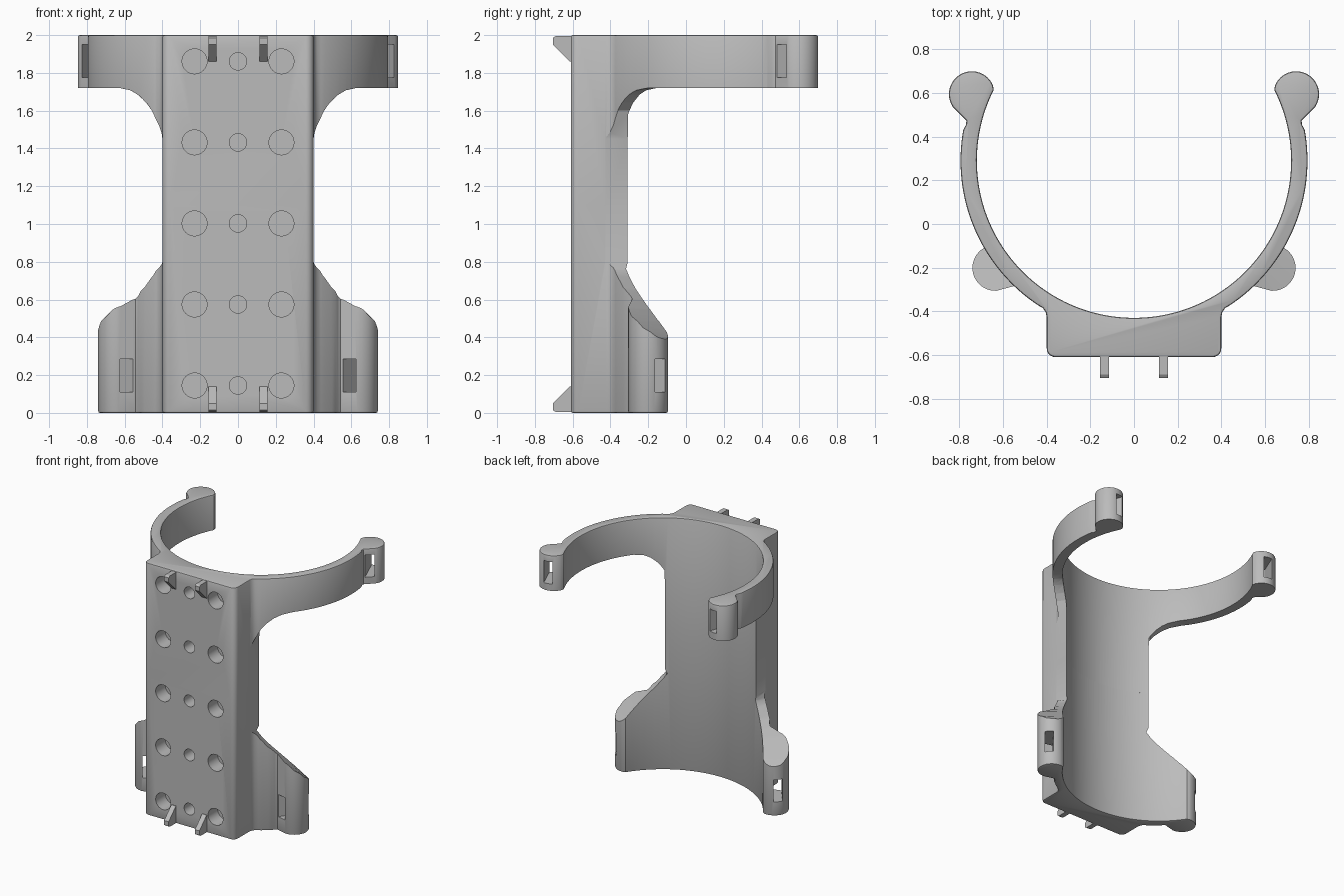
import bpy, bmesh, math
from mathutils import Matrix, Vector

cube = bpy.data.objects.get("Cube")
if cube:
    bpy.data.objects.remove(cube, do_unlink=True)

CY = 0.29                       # centre of the gripping ring in y
R_IN, R_OUT = 0.72, 0.795       # ring radii
R_END, R_CLIP = 0.803, 0.105    # clip post position and radius
UP_ANGLE, LOW_ANGLE = 22.3, -37.7
SPLIT = 1.1

grey = bpy.data.materials.new("plain grey")
grey.use_nodes = True
COLOUR = (0.5, 0.5, 0.5, 1)
grey.diffuse_color = COLOUR
grey.node_tree.nodes["Principled BSDF"].inputs["Base Color"].default_value = COLOUR


def polar(r, deg, cx=0.0, cy=CY):
    a = math.radians(deg)
    return (cx + r * math.cos(a), cy + r * math.sin(a))


def arc(r, a, b, n, cx=0.0, cy=CY):
    return [polar(r, a + (b - a) * i / n, cx, cy) for i in range(n + 1)]


def new_object(name, bm):
    bmesh.ops.recalc_face_normals(bm, faces=bm.faces)
    mesh = bpy.data.meshes.new(name)
    bm.to_mesh(mesh)
    bm.free()
    mesh.materials.append(grey)
    obj = bpy.data.objects.new(name, mesh)
    bpy.context.collection.objects.link(obj)
    return obj


def extrude(bm, points, vec):
    face = bm.faces.new([bm.verts.new(p) for p in points])
    out = bmesh.ops.extrude_face_region(bm, geom=[face])
    verts = [g for g in out["geom"] if isinstance(g, bmesh.types.BMVert)]
    bmesh.ops.translate(bm, verts=verts, vec=vec)


def plan(end):
    """Outline of back block, ring arm and round clip post, mirrored in x."""
    cx, cy = polar(R_END, end)
    half = arc(0.04, -90, 0, 5, 0.36, -0.57)
    half += [(0.4, -0.425), (0.405, -0.403), (0.418, -0.385)]
    half += arc(R_OUT, -56.5, end - 12, max(4, int((end + 44.5) / 2)))
    half += [polar(0.787, end - 10.2), polar(0.79, end - 8.8)]
    half += arc(R_CLIP, end - 55, end + 135, 24, cx, cy)
    half += arc(R_IN, end + 4.5, -90, int((end + 94.5) / 2))
    return half + [(-x, y) for x, y in reversed(half[:-1])]


def body(name, end, z0, z1, cap):
    bm = bmesh.new()
    extrude(bm, [(x, y, z0) for x, y in plan(end)], (0, 0, z1 - z0))
    rim = [e for e in bm.edges if all(abs(v.co.z - cap) < 1e-5 for v in e.verts)]
    bmesh.ops.bevel(bm, geom=rim, offset=0.01, segments=2, profile=0.5, affect="EDGES")
    return new_object(name, bm)


def boolean(obj, other, operation):
    mod = obj.modifiers.new(operation, "BOOLEAN")
    mod.operation, mod.solver, mod.object = operation, "EXACT", other
    bpy.context.view_layer.objects.active = obj
    bpy.ops.object.modifier_apply(modifier=mod.name)
    bpy.data.objects.remove(other, do_unlink=True)


def side_cutter(rows, first, flat):
    """Wedges sweeping round the ring, between a flat level and a curved edge."""
    bm = bmesh.new()
    for s in (1, -1):
        rings = []
        for i, (deg, z) in enumerate([(0, first)] + rows):
            if i == 0:
                a, b = (0.4, -0.29), (0.4, -0.43)
            else:
                a, b = polar(0.705, deg), polar(1.2, deg)
            rings.append([bm.verts.new((s * x, y, h)) for (x, y), h in
                          ((a, flat), (b, flat), (b, z), (a, z))])
        for p, q in zip(rings, rings[1:]):
            for k in range(4):
                bm.faces.new((p[k], p[(k + 1) % 4], q[(k + 1) % 4], q[k]))
        bm.faces.new(rings[0])
        bm.faces.new(rings[-1])
    return new_object("side_cutter", bm)


def slot_cutter(end, z):
    """Strap slots running through both clip posts along the ring."""
    bm = bmesh.new()
    for s in (1, -1):
        x, y = polar(R_END + 0.021, end)
        m = (Matrix.Translation((s * x, y, z))
             @ Matrix.Rotation(math.radians(s * end), 4, "Z")
             @ Matrix.Diagonal((0.066, 0.4, 0.175, 1)))
        bmesh.ops.create_cube(bm, size=1, matrix=m)
    return new_object("slot_cutter", bm)


# Upper half: full ring arms with a curved underside
upper = body("upper_clamp", UP_ANGLE, SPLIT, 2.0, 2.0)
curve = [(-55, 1.6), (-52, 1.645), (-48, 1.685), (-44, 1.708), (-38, 1.72)]
curve += [(a, 1.72) for a in range(-30, 51, 8)]
boolean(upper, side_cutter(curve, 1.45, 1.0), "DIFFERENCE")
boolean(upper, slot_cutter(UP_ANGLE, 1.862), "DIFFERENCE")

# Lower half: short cradle arms with a sloping top
lower = body("clamp_body", LOW_ANGLE, 0.0, SPLIT, 0.0)
slope = [(-57, 0.755), (-55, 0.72), (-50, 0.65), (-46, 0.6), (-42, 0.55),
         (-37, 0.485), (-33, 0.43), (-30, 0.39), (-20, 0.25)]
boolean(lower, side_cutter(slope, 0.8, 1.2), "DIFFERENCE")
boolean(lower, slot_cutter(LOW_ANGLE, 0.198), "DIFFERENCE")
boolean(lower, upper, "UNION")

# Blind mounting holes in the front face
bm = bmesh.new()
for row in range(5):
    for x, r in ((-0.23, 0.066), (0, 0.046), (0.23, 0.066)):
        m = Matrix.Translation((x, -0.61, 0.145 + row * 0.429)) @ Matrix.Rotation(math.pi / 2, 4, "X")
        bmesh.ops.create_cone(bm, cap_ends=True, segments=32, radius1=r, radius2=r,
                              depth=0.24, matrix=m)
boolean(lower, new_object("hole_cutter", bm), "DIFFERENCE")

# Small wedge hooks at the top and bottom of the front face
bm = bmesh.new()
profile = [(-0.6, 0.005), (-0.69, 0.005), (-0.705, 0.015), (-0.705, 0.05),
           (-0.615, 0.14), (-0.6, 0.14)]
for x in (-0.135, 0.135):
    for top in (False, True):
        extrude(bm, [(x - 0.02, y, 2 - z if top else z) for y, z in profile],
                Vector((0.04, 0, 0)))
new_object("front_hooks", bm)

# Smooth the curved walls, keep edges sharp
bpy.ops.object.select_all(action="DESELECT")
lower.select_set(True)
bpy.context.view_layer.objects.active = lower
bpy.ops.object.shade_smooth_by_angle(angle=math.radians(30))
